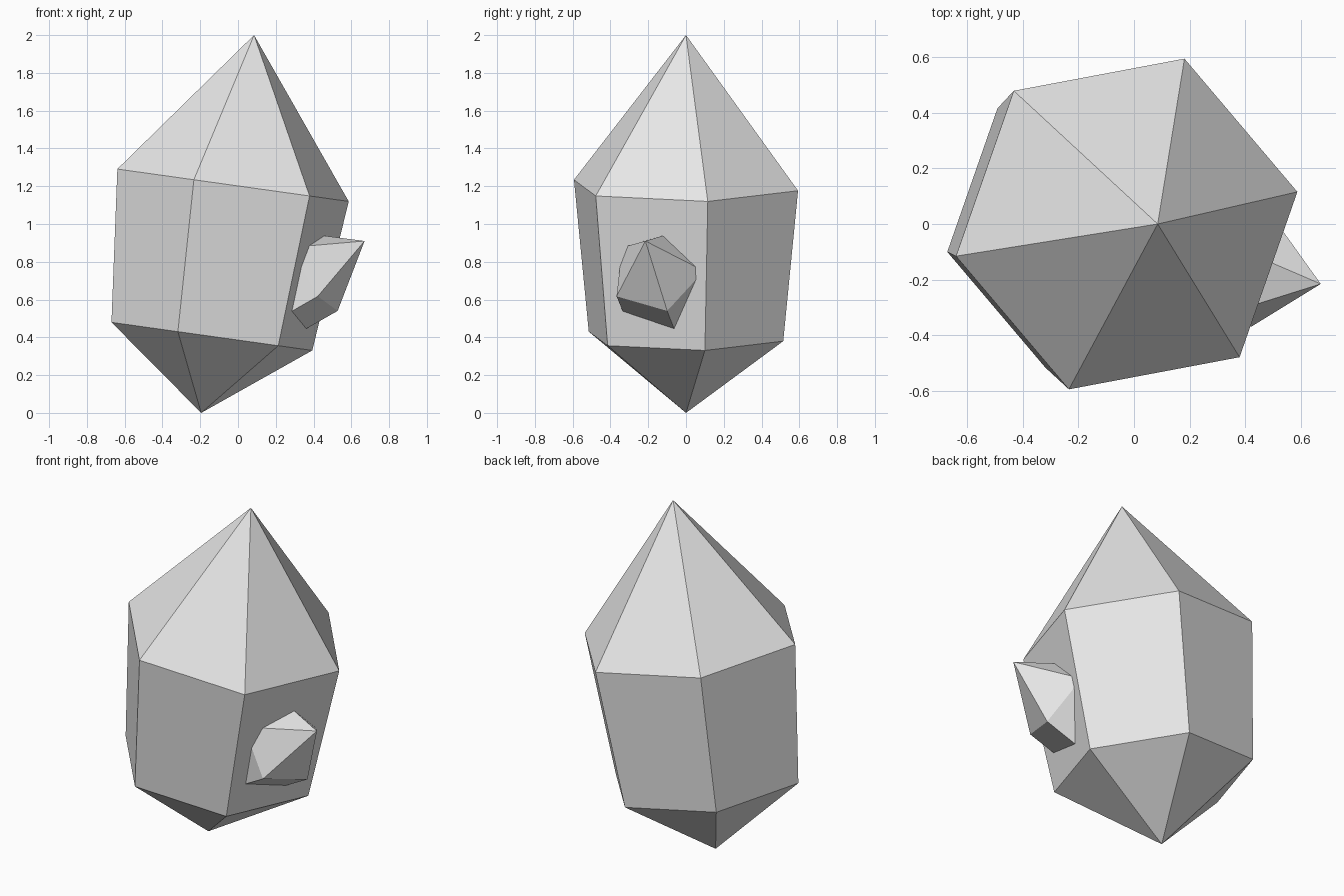
import bpy
import bmesh
from math import tau, cos, sin
from mathutils import Vector

cube = bpy.data.objects.get("Cube")
if cube:
    bpy.data.objects.remove(cube, do_unlink=True)

# Single stone colour
stone = bpy.data.materials.new("pale_grey_stone")
stone.use_nodes = True
grey = (0.8, 0.8, 0.8, 1)
stone.diffuse_color = grey
stone.node_tree.nodes["Principled BSDF"].inputs["Base Color"].default_value = grey


def crystal(name, bottom, tip, first_corner, sides, rings):
    """Pointed prism along bottom-tip; rings are (distance from bottom, radius)."""
    bottom, tip = Vector(bottom), Vector(tip)
    axis = (tip - bottom).normalized()
    u = Vector(first_corner)
    u = (u - axis * u.dot(axis)).normalized()
    v = axis.cross(u)

    bm = bmesh.new()
    loops = []
    for distance, radius in rings:
        centre = bottom + axis * distance
        loops.append([bm.verts.new(centre + radius * (u * cos(tau * i / sides) + v * sin(tau * i / sides)))
                      for i in range(sides)])
    low, high = bm.verts.new(bottom), bm.verts.new(tip)
    lower, upper = loops
    for i in range(sides):
        j = (i + 1) % sides
        bm.faces.new((low, lower[j], lower[i]))
        bm.faces.new((lower[i], lower[j], upper[j], upper[i]))
        bm.faces.new((upper[i], upper[j], high))
    bmesh.ops.recalc_face_normals(bm, faces=bm.faces)

    mesh = bpy.data.meshes.new(name)
    bm.to_mesh(mesh)
    bm.free()
    mesh.materials.append(stone)
    obj = bpy.data.objects.new(name, mesh)
    bpy.context.collection.objects.link(obj)
    return obj


# Large leaning six-sided crystal
crystal("main_crystal", (-0.195, 0, 0), (0.085, 0, 2), (0.611, 0.115, -0.085),
        6, [(0.409, 0.546), (1.217, 0.629)])

# Small five-sided crystal growing out of the left face
small_tip = Vector((0.67, -0.215, 0.91))
small_axis = Vector((0.8475, -0.191, 0.495)).normalized()
crystal("side_crystal", small_tip - small_axis * 0.75, small_tip, (0.136, 0.053, -0.209),
        5, [(0.15, 0.25), (0.424, 0.2535)])
